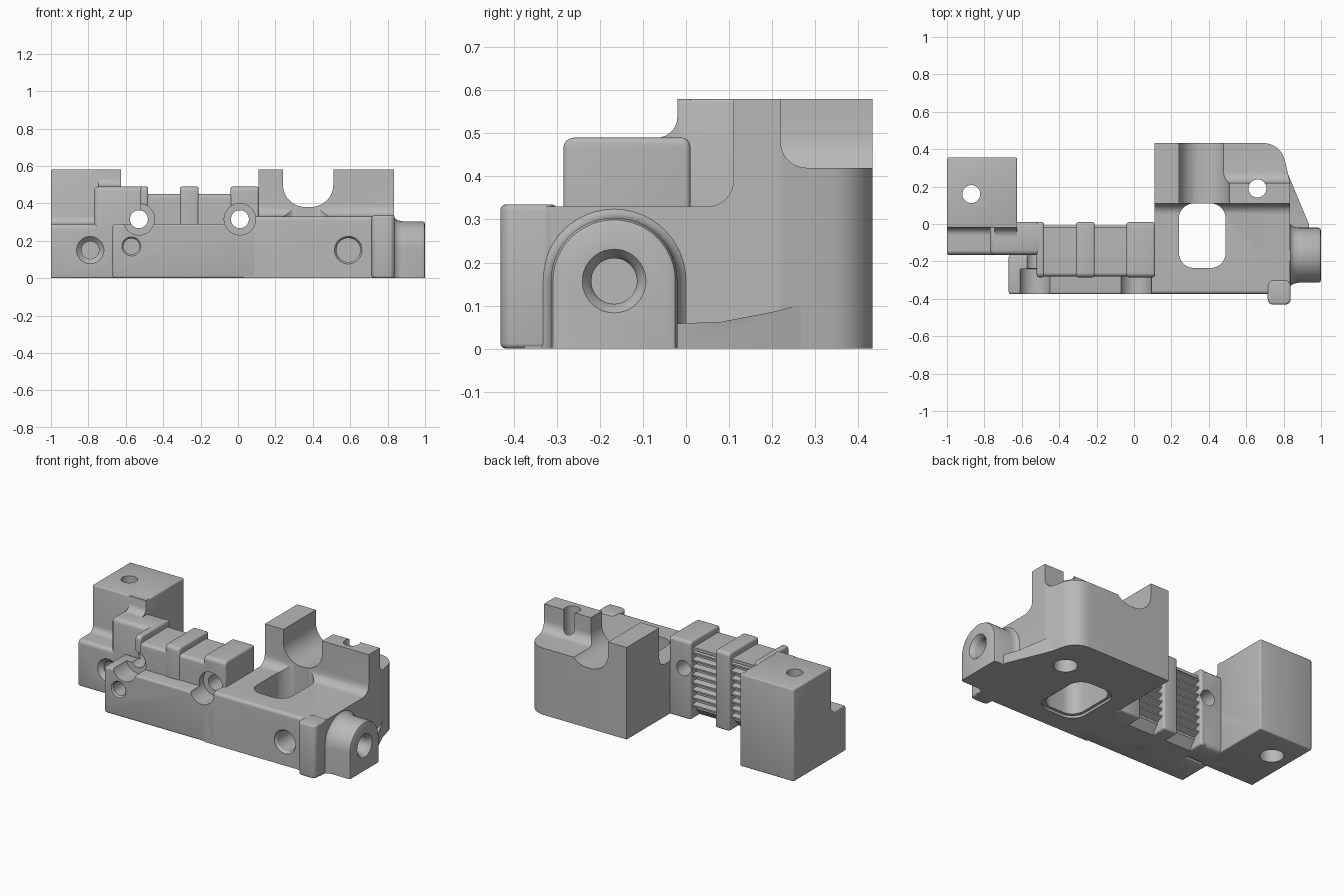
import bpy, bmesh, math
from mathutils import Vector

cube = bpy.data.objects.get("Cube")
if cube:
    bpy.data.objects.remove(cube, do_unlink=True)

grey = bpy.data.materials.new("machined grey")
grey.use_nodes = True
grey.diffuse_color = (0.48, 0.48, 0.48, 1)
shader = next(n for n in grey.node_tree.nodes if n.type == 'BSDF_PRINCIPLED')
shader.inputs["Base Color"].default_value = (0.48, 0.48, 0.48, 1)

cutters = bpy.data.collections.new("cutters")
bpy.context.scene.collection.children.link(cutters)
parts, helpers = [], []


def rounded(points):
    """Polygon outline; a third value on a point is its corner radius."""
    out = []
    for i, p in enumerate(points):
        here = Vector(p[:2])
        if len(p) == 2:
            out.append(here)
            continue
        u = (Vector(points[i - 1][:2]) - here).normalized()
        v = (Vector(points[(i + 1) % len(points)][:2]) - here).normalized()
        half, r = u.angle(v) / 2, p[2]
        centre = here + (u + v).normalized() * r / math.sin(half)
        a = (here + u * r / math.tan(half) - centre).normalized()
        b = (here + v * r / math.tan(half) - centre).normalized()
        out += [centre + a.slerp(b, k / 8) * r for k in range(9)]
    return out


def place(axis, p, h):
    return {'x': (h, p[0], p[1]), 'y': (p[0], h, p[1]), 'z': (p[0], p[1], h)}[axis]


def loft(name, axis, sections, bevel=0.0, kind="part"):
    """Skin between outlines given as (height, outline) along one axis."""
    bm = bmesh.new()
    rings = [[bm.verts.new(place(axis, p, h)) for p in o] for h, o in sections]
    bm.faces.new(rings[0])
    bm.faces.new(rings[-1])
    n = len(rings[0])
    for a, b in zip(rings, rings[1:]):
        for i in range(n):
            j = (i + 1) % n
            bm.faces.new((a[i], a[j], b[j], b[i]))
    bmesh.ops.recalc_face_normals(bm, faces=bm.faces)
    mesh = bpy.data.meshes.new(name)
    bm.to_mesh(mesh)
    bm.free()
    mesh.materials.append(grey)
    obj = bpy.data.objects.new(name, mesh)
    home = cutters if kind == "cutter" else bpy.context.scene.collection
    home.objects.link(obj)
    if kind == "part":
        parts.append(obj)
    else:
        obj.hide_render = True
        helpers.append(obj)
    if bevel:
        mod = obj.modifiers.new("edge", 'BEVEL')
        mod.width, mod.segments = bevel, 3
        mod.limit_method, mod.angle_limit = 'ANGLE', math.radians(50)
    return obj


def prism(name, axis, points, lo, hi, bevel=0.0, kind="part"):
    outline = rounded(points)
    return loft(name, axis, [(lo, outline), (hi, outline)], bevel, kind)


def rect(a0, a1, b0, b1, r=0.0):
    corner = (r,) if r else ()
    return [(a, b) + corner for a, b in ((a0, b0), (a1, b0), (a1, b1), (a0, b1))]


def circle(a, b, r, n=40):
    return [(a + r * math.cos(math.tau * k / n), b + r * math.sin(math.tau * k / n))
            for k in range(n)]


def hole(name, axis, a, b, *steps):
    """Round cutter; steps are (position, radius)."""
    loft(name, axis, [(h, circle(a, b, r)) for h, r in steps], kind="cutter")


def clip(obj, shape):
    mod = obj.modifiers.new("clip", 'BOOLEAN')
    mod.operation, mod.object, mod.solver = 'INTERSECT', shape, 'EXACT'


# Mounting block at the right end, with a stepped front
prism("mount_block", 'x', [(-.165, 0), (.355, 0), (.355, .58), (-.02, .58),
      (-.02, .29, .04), (-.165, .29, .025)], -1, -.625, .008)
prism("shoulder_block", 'x', rect(-.165, .01, 0, .49), -.77, -.48, .025)
prism("shoulder_fillet", 'x', [(-.07, .47), (.01, .47), (.01, .58), (-.02, .58),
      (-.02, .49, .048), (-.07, .49)], -.745, -.626)

# Clamping bridge, ribs and toothed panels
prism("bridge", 'x', [(-.28, 0), (-.1, 0), (-.1, .45), (-.28, .45, .02)], -.5, .08)
for k, (x0, x1) in enumerate(((-.52, -.48), (-.31, -.21), (-.04, .112))):
    prism(f"bridge_rib_{k + 1}", 'x', [(-.285, 0), (.01, 0), (.01, .49, .02),
          (-.285, .49, .025)], x0, x1, .012)
teeth = 8
pitch = .38 / teeth
saw = [(-.15, 0), (-.09, 0)]
for k in range(teeth):
    z = .05 + k * pitch
    saw += [(-.045, z), (-.045, z + .3 * pitch), (-.008, z + .65 * pitch),
            (-.008, z + .85 * pitch)]
saw += [(-.045, .43), (-.015, .432), (-.015, .45), (-.15, .45)]
for side, x0 in (("right", -.49), ("left", -.22)):
    prism(f"teeth_{side}", 'x', saw, x0, x0 + .19)

# Front bar, its raised link to the large body, and the front pad
prism("front_bar", 'x', rect(-.375, -.165, 0, .29), -.67, .1, .012)
prism("bar_link", 'x', [(-.375, 0), (-.03, 0), (-.03, .33), (-.375, .33, .02)], .03, .12)
prism("front_pad", 'z', rect(.715, .838, -.431, -.3, .03), 0, .335, .012)

# Large body: side profile trimmed by its plan outline
body = prism("large_body", 'x', [(-.375, 0), (.45, 0), (.45, .58), (.11, .58),
             (.11, .33, .06), (-.375, .33, .02)], .11, .86)
plan = prism("body_plan", 'z', [(.05, -.5), (.835, -.5), (.835, .22, .05), (.785, .433, .12),
             (.05, .433)], -.1, .7, kind="helper")
clip(body, plan)

# Sloping foot between body and boss
foot = prism("body_foot", 'x', [(-.12, 0), (.34, 0), (.34, .12), (.2, .085),
             (.08, .062), (-.12, .055)], .7, .97)
foot_plan = prism("foot_plan", 'z', [(.72, -.15), (.95, -.15), (.935, 0), (.81, .3),
                  (.72, .3)], -.1, .3, kind="helper")
clip(foot, foot_plan)


# Arched boss on the left end, flared into the body
def arch(d):
    r = .147 + d
    arc = [(-.167 + r * math.cos(math.pi * k / 24), .157 + r * math.sin(math.pi * k / 24))
           for k in range(25)]
    return [(-.167 + r, 0)] + arc + [(-.167 - r, 0)]


loft("end_boss", 'x', [(x, arch(d)) for x, d in ((.75, .02), (.836, .02), (.845, .01),
     (.86, .004), (.88, 0), (.985, 0), (.996, -.005), (1, -.015))])

# Cut-outs in the large body
prism("cradle_cut", 'y', [(.24, .7), (.24, .38, .12), (.51, .38, .12), (.51, .7)],
      -.2, .6, kind="cutter")
prism("ledge_cut", 'x', [(.22, .7), (.22, .42, .06), (.6, .42), (.6, .7)], .4, .95,
      kind="cutter")
prism("window_cut", 'z', rect(.24, .49, -.235, .11, .08), -.1, .45, kind="cutter")
prism("window_chamfer", 'z', rect(.222, .508, -.253, .128, .09), -.1, .015, kind="cutter")

# Bolt, dowel and tapped holes
for name, x, y in (("mount_hole", -.87, .16), ("body_hole", .66, .19)):
    hole(name, 'z', x, y, (-.1, .068), (.09, .068), (.1, .048), (.7, .048))
for k, x in enumerate((-.53, .01)):
    hole(f"bolt_hole_{k + 1}", 'y', x, .315, (-.5, .084), (-.24, .084), (-.239, .048),
         (.2, .048))
hole("mount_front_hole", 'y', -.79, .15, (-.3, .073), (-.165, .073), (-.15, .058),
     (-.14, .047), (.0, .047))
hole("bar_left_hole", 'y', .59, .15, (-.5, .074), (-.375, .074), (-.36, .064), (-.2, .064))
hole("bar_right_hole", 'y', -.57, .17, (-.5, .051), (-.375, .051), (-.365, .042), (-.2, .042))
hole("boss_hole", 'x', -.167, .157, (1.1, .074), (1, .074), (.985, .062), (.97, .053),
     (.82, .053))


def overlaps(a, b):
    boxes = [[Vector(c) for c in o.bound_box] for o in (a, b)]
    return all(max(c[i] for c in boxes[0]) > min(c[i] for c in boxes[1]) and
               max(c[i] for c in boxes[1]) > min(c[i] for c in boxes[0]) for i in range(3))


# Bake the cuts, then smooth the curved faces
bpy.context.view_layer.update()
for part in parts:
    for tool in cutters.objects:
        if overlaps(part, tool):
            mod = part.modifiers.new(tool.name, 'BOOLEAN')
            mod.operation, mod.object, mod.solver = 'DIFFERENCE', tool, 'EXACT'
graph = bpy.context.evaluated_depsgraph_get()
graph.update()
baked = [bpy.data.meshes.new_from_object(p.evaluated_get(graph)) for p in parts]
for part, mesh in zip(parts, baked):
    part.modifiers.clear()
    part.data = mesh
    mesh.shade_smooth()
    mesh.set_sharp_from_angle(angle=math.radians(32))
for obj in helpers:
    bpy.data.objects.remove(obj, do_unlink=True)
bpy.data.collections.remove(cutters)
